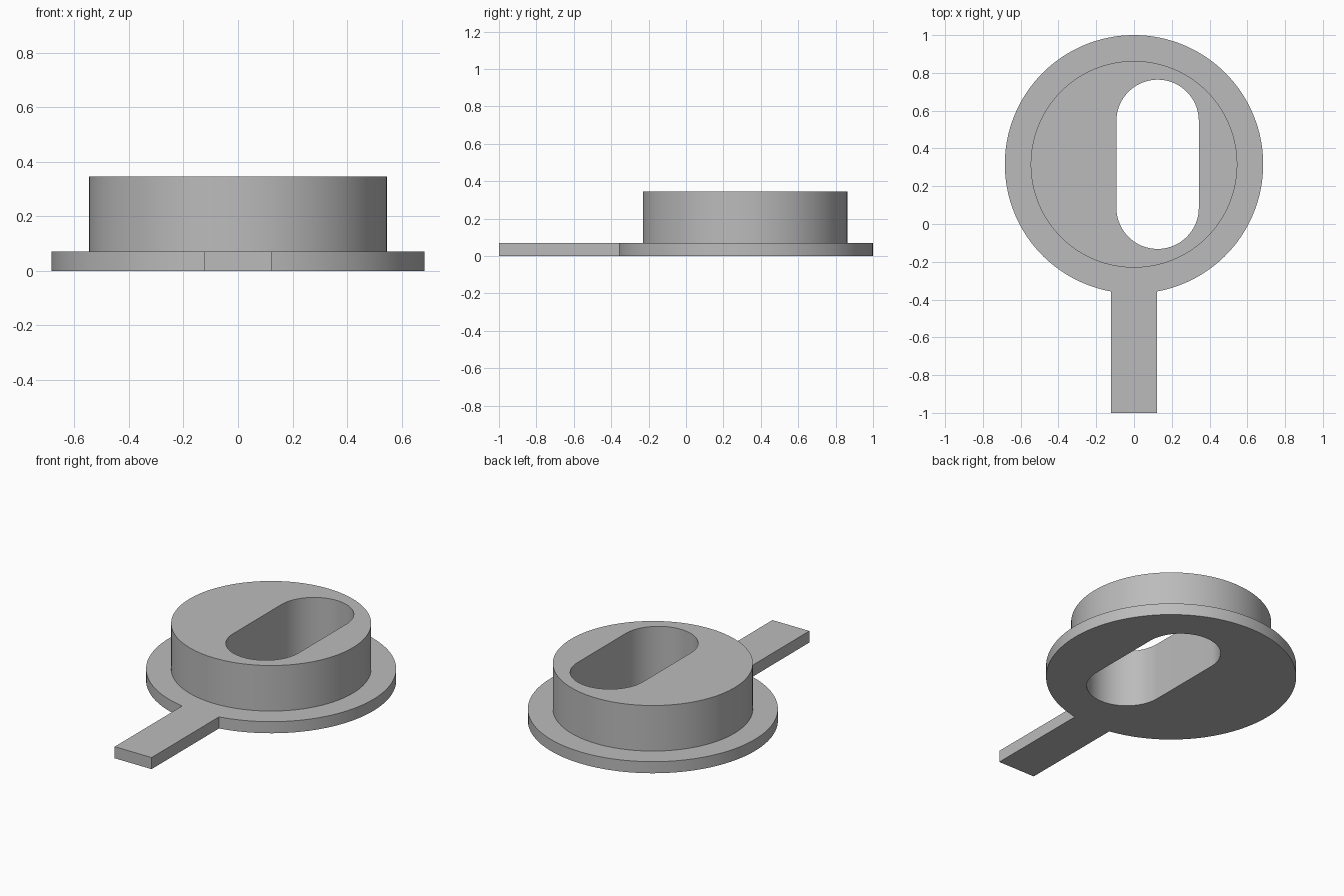
import bpy
import bmesh
from math import asin, cos, sin, pi, radians

cube = bpy.data.objects.get("Cube")
if cube:
    bpy.data.objects.remove(cube)

CENTRE_Y = 0.316
FLANGE_R, HUB_R, SLOT_R = 0.684, 0.547, 0.218
SLOT_X, SLOT_HALF = 0.125, 0.23
HANDLE_HALF = 0.123
FLANGE_TOP, HUB_TOP = 0.07, 0.345


def arc(cx, cy, r, start, end, steps):
    """Points along an arc, both ends included."""
    return [(cx + r * cos(start + (end - start) * i / steps),
             cy + r * sin(start + (end - start) * i / steps))
            for i in range(steps + 1)]


# Profiles: flange disc with its handle, round hub, rounded slot
gap = asin(HANDLE_HALF / FLANGE_R)
flange = arc(0, CENTRE_Y, FLANGE_R, gap - pi / 2, 1.5 * pi - gap, 120)
flange += [(-HANDLE_HALF, -1), (HANDLE_HALF, -1)]
hub = arc(0, CENTRE_Y, HUB_R, 0, 2 * pi, 128)[:-1]
slot = (arc(SLOT_X, CENTRE_Y + SLOT_HALF, SLOT_R, 0, pi, 48)
        + arc(SLOT_X, CENTRE_Y - SLOT_HALF, SLOT_R, pi, 2 * pi, 48))

bm = bmesh.new()


def wall(profile, z0, z1):
    """Upright wall along a closed profile; returns bottom and top edges."""
    low = [bm.verts.new((x, y, z0)) for x, y in profile]
    high = [bm.verts.new((x, y, z1)) for x, y in profile]
    rims = ([], [])
    for i in range(len(profile)):
        j = (i + 1) % len(profile)
        bm.faces.new((low[i], low[j], high[j], high[i]))
        rims[0].append(bm.edges.get((low[i], low[j])))
        rims[1].append(bm.edges.get((high[i], high[j])))
    return rims


def cap(outer, inner, z):
    """Flat face between two closed rims."""
    bmesh.ops.triangle_fill(bm, edges=outer + inner, use_beauty=True,
                            normal=(0, 0, z))


flange_low, flange_high = wall(flange, 0, FLANGE_TOP)
hub_low, hub_high = wall(hub, FLANGE_TOP, HUB_TOP)
slot_low, slot_high = wall(slot, 0, HUB_TOP)
cap(flange_low, slot_low, -1)
cap(flange_high, hub_low, 1)
cap(hub_high, slot_high, 1)
bmesh.ops.recalc_face_normals(bm, faces=bm.faces)

mesh = bpy.data.meshes.new("slotted_flange")
bm.to_mesh(mesh)
bm.free()
body = bpy.data.objects.new("slotted_flange", mesh)
bpy.context.collection.objects.link(body)

# Plain grey
grey = bpy.data.materials.new("grey")
grey.use_nodes = True
colour = (0.5, 0.5, 0.5, 1)
grey.diffuse_color = colour
grey.node_tree.nodes["Principled BSDF"].inputs["Base Color"].default_value = colour
mesh.materials.append(grey)

# Smooth round walls with crisp rims
bpy.ops.object.select_all(action="DESELECT")
body.select_set(True)
bpy.context.view_layer.objects.active = body
bpy.ops.object.shade_smooth_by_angle(angle=radians(30))
